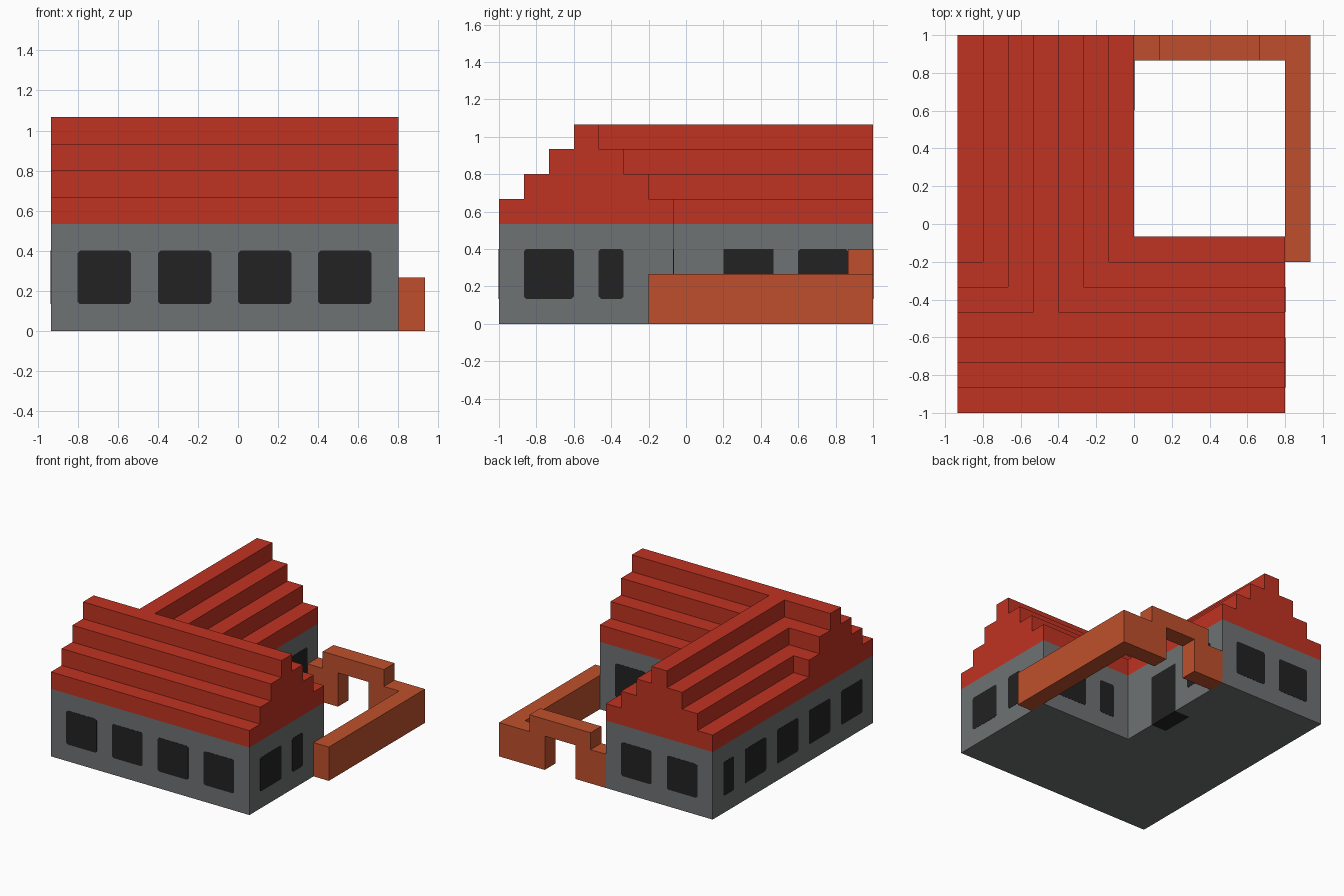
import bpy, bmesh
from mathutils import Vector

if "Cube" in bpy.data.objects:
    bpy.data.objects.remove(bpy.data.objects["Cube"], do_unlink=True)

U = 2 / 15          # building module: the plan is 14 x 15 modules
PROUD = 0.0015      # how far window panes stand out of the wall


def material(name, rgb):
    m = bpy.data.materials.new(name)
    m.use_nodes = True
    m.diffuse_color = (*rgb, 1)
    bsdf = next(n for n in m.node_tree.nodes if n.type == 'BSDF_PRINCIPLED')
    bsdf.inputs["Base Color"].default_value = (*rgb, 1)
    return m


GREY = material("wall_grey", (0.156, 0.168, 0.171))
RED = material("roof_red", (0.527, 0.033, 0.016))
ORANGE = material("fence_orange", (0.521, 0.078, 0.025))
DARK = material("window_dark", (0.016, 0.016, 0.016))


def add_prism(bm, points, offset):
    """Extrude a flat polygon (in modules) along an offset (in modules)."""
    offset = Vector(offset)
    low = [bm.verts.new(Vector(p) * U) for p in points]
    high = [bm.verts.new((Vector(p) + offset) * U) for p in points]
    n = len(points)
    bm.faces.new(low[::-1])
    bm.faces.new(high)
    for i in range(n):
        j = (i + 1) % n
        bm.faces.new((low[i], low[j], high[j], high[i]))


def finish(bm, name, mat):
    bmesh.ops.recalc_face_normals(bm, faces=bm.faces)
    mesh = bpy.data.meshes.new(name)
    bm.to_mesh(mesh)
    bm.free()
    mesh.materials.append(mat)
    ob = bpy.data.objects.new(name, mesh)
    bpy.context.collection.objects.link(ob)
    return ob


def prism(name, mat, points, offset):
    bm = bmesh.new()
    add_prism(bm, points, offset)
    return finish(bm, name, mat)


def box(name, mat, x0, x1, y0, y1, z0, z1):
    base = [(x0, y0, z0), (x1, y0, z0), (x1, y1, z0), (x0, y1, z0)]
    return prism(name, mat, base, (0, 0, z1 - z0))


def plan(k, z):
    """L-shaped plan of two crossing wings, narrowed by k modules per side."""
    pts = [(-7, -7.5 + k), (6, -7.5 + k), (6, -0.5 - k), (-k, -0.5 - k),
           (-k, 7.5), (-7 + k, 7.5)]
    if k:
        pts += [(-7 + k, -0.5 - k), (-7, -0.5 - k)]
    return [(x, y, z) for x, y in pts]


# Walls and stepped roof
walls = prism("walls", GREY, plan(0, 0), (0, 0, 4))
bm = bmesh.new()
for k in range(4):
    add_prism(bm, plan(k, 4 + k), (0, 0, 1))
finish(bm, "stepped_roof", RED)

# Door: solid block set into a pocket cut in the courtyard wall
cutter = box("door_cutter", GREY, -1, 0.5, 1.5, 3.5, -0.5, 3)
cutter.hide_render = True
cut = walls.modifiers.new("door_pocket", 'BOOLEAN')
cut.operation = 'DIFFERENCE'
cut.solver = 'EXACT'
cut.object = cutter
bpy.context.view_layer.objects.active = walls
bpy.ops.object.modifier_apply(modifier=cut.name)
bpy.data.objects.remove(cutter, do_unlink=True)
box("door", DARK, -1, 0, 1.5, 3.5, 0, 3)


# Windows: thin panes with clipped corners
def windows(name, axis, wall, side, spans):
    bm = bmesh.new()
    c = 0.09
    z0, z1 = 1, 3
    for a, b in spans:
        outline = [(a + c, z0), (b - c, z0), (b, z0 + c), (b, z1 - c),
                   (b - c, z1), (a + c, z1), (a, z1 - c), (a, z0 + c)]
        d = side * PROUD / U
        if axis == 'x':
            add_prism(bm, [(wall - d, s, z) for s, z in outline], (2 * d, 0, 0))
        else:
            add_prism(bm, [(s, wall - d, z) for s, z in outline], (0, 2 * d, 0))
    finish(bm, name, DARK)


windows("front_windows", 'y', -7.5, -1, [(x, x + 2) for x in (-6, -3, 0, 3)])
windows("back_windows", 'y', 7.5, 1, [(-3, -1), (-6, -4)])
windows("courtyard_back_windows", 'y', -0.5, 1, [(3, 5), (1, 2)])
windows("courtyard_side_window", 'x', 0, 1, [(4.5, 6.5)])
windows("left_gable_windows", 'x', 6, 1, [(-6.5, -4.5), (-3.5, -2.5)])
windows("right_windows", 'x', -7, -1,
        [(y, y + 2) for y in (-6.5, -3.5, -0.5, 2.5)] + [(5.5, 6.5)])

# Courtyard fence: side run, then the back run with its raised gateway
box("side_fence", ORANGE, 6, 7, -1.5, 7.5, 0, 2)
gate = [(0, 0), (2, 0), (2, 2), (4, 2), (4, 0), (6, 0),
        (6, 2), (5, 2), (5, 3), (1, 3), (1, 2), (0, 2)]
prism("back_fence_gateway", ORANGE, [(x, 6.5, z) for x, z in gate], (0, 1, 0))
